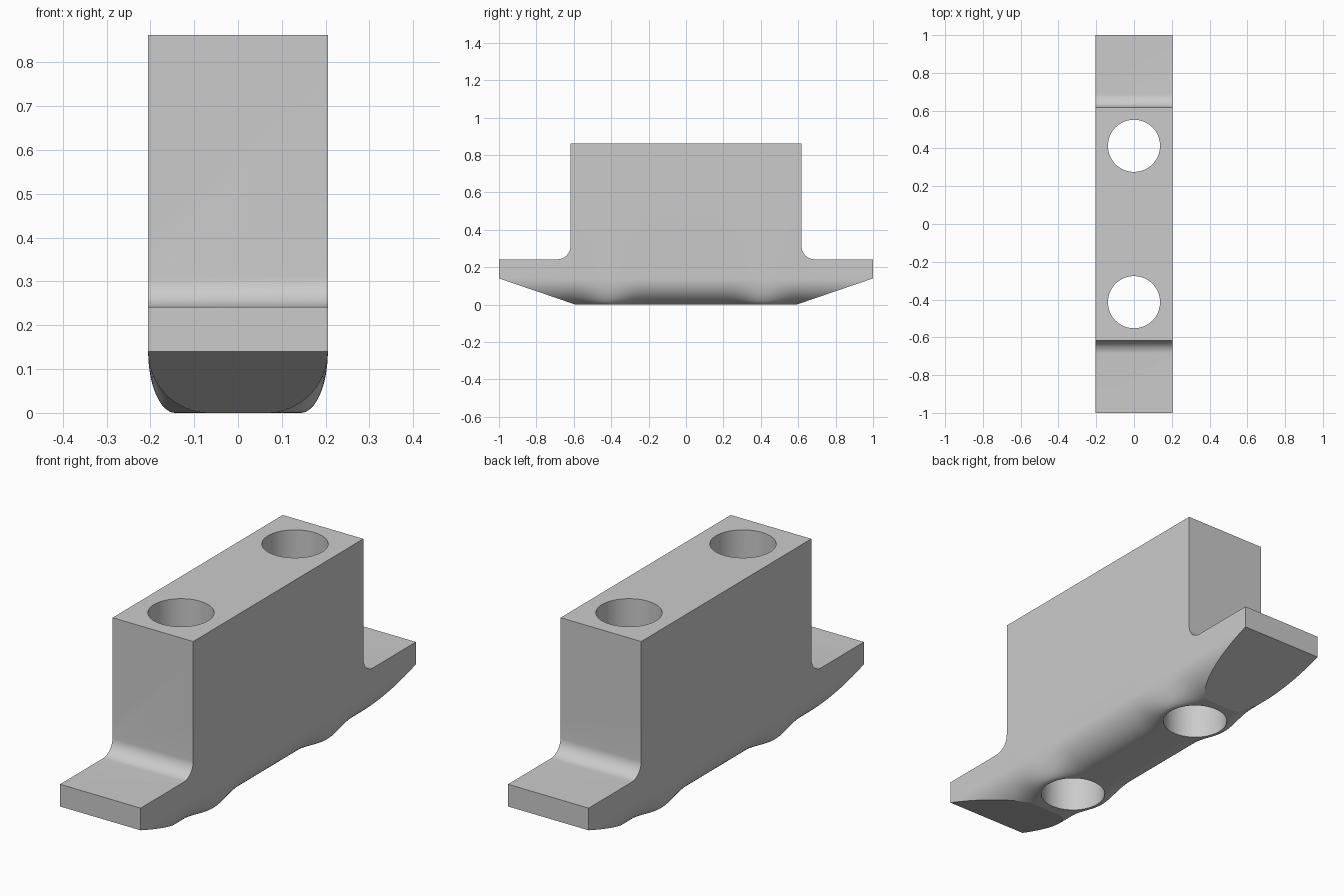
import bpy, bmesh, math

if "Cube" in bpy.data.objects:
    bpy.data.objects.remove(bpy.data.objects["Cube"])

HALF_W = 0.205      # half width of the block
EDGE_H = 0.14       # height of the rounded lower edge
HOLE_Y, HOLE_R = 0.414, 0.138
ARC = 16


def make_object(name, bm):
    bmesh.ops.recalc_face_normals(bm, faces=bm.faces)
    mesh = bpy.data.meshes.new(name)
    bm.to_mesh(mesh)
    bm.free()
    ob = bpy.data.objects.new(name, mesh)
    bpy.context.collection.objects.link(ob)
    return ob


def loft(name, rings):
    bm = bmesh.new()
    rows = [[bm.verts.new(p) for p in ring] for ring in rings]
    n = len(rows[0])
    for a, b in zip(rows, rows[1:]):
        for i in range(n):
            j = (i + 1) % n
            bm.faces.new((a[i], a[j], b[j], b[i]))
    bm.faces.new(rows[0])
    bm.faces.new(rows[-1])
    bmesh.ops.triangulate(bm, faces=bm.faces)
    return make_object(name, bm)


def flat_half_width(y):
    # the flat underside widens around each bolt hole
    d = abs(abs(y) - HOLE_Y)
    bulge = math.cos(math.pi * d / 0.4) ** 2 if d < 0.2 else 0
    return 0.065 + 0.078 * bulge


def section(y):
    w = flat_half_width(y)
    half = [(w + (HALF_W - w) * math.sin(t), EDGE_H * (1 - math.cos(t)))
            for t in (math.pi / 2 * i / ARC for i in range(ARC + 1))]
    half.append((HALF_W, 1.0))
    return [(x, y, z) for x, z in half] + [(-x, y, z) for x, z in reversed(half)]


# Block with rounded lower edges
stations = [-1.1] + [-0.65 + 0.02 * i for i in range(66)] + [1.1]
body = loft("clamp_block", [section(y) for y in stations])

# Side outline: sloped underside, end flanges, concave fillets, raised centre
half = [(0.444, -0.05), (1.0, 0.14), (1.0, 0.242)]
for i in range(11):
    t = math.pi / 2 * i / 10
    half.append((0.688 - 0.07 * math.sin(t), 0.312 - 0.07 * math.cos(t)))
half.append((0.618, 0.862))
outline = half + [(-y, z) for y, z in reversed(half)]
profile = loft("side_outline_cutter", [[(x, y, z) for y, z in outline] for x in (-0.3, 0.3)])

# Bolt holes
cutters = [(profile, 'INTERSECT')]
for s in (-1, 1):
    rings = [[(HOLE_R * math.cos(math.tau * i / 64), s * HOLE_Y + HOLE_R * math.sin(math.tau * i / 64), z)
              for i in range(64)] for z in (-0.2, 1.2)]
    cutters.append((loft("bolt_hole_cutter", rings), 'DIFFERENCE'))

bpy.context.view_layer.objects.active = body
body.select_set(True)
for cutter, op in cutters:
    mod = body.modifiers.new("cut", 'BOOLEAN')
    mod.object, mod.operation, mod.solver = cutter, op, 'EXACT'
    bpy.ops.object.modifier_apply(modifier=mod.name)
    bpy.data.objects.remove(cutter)

# Plain grey finish
mat = bpy.data.materials.new("light_grey")
mat.diffuse_color = (0.6, 0.6, 0.6, 1)
mat.use_nodes = True
mat.node_tree.nodes["Principled BSDF"].inputs["Base Color"].default_value = mat.diffuse_color
body.data.materials.clear()
body.data.materials.append(mat)
for p in body.data.polygons:
    p.material_index = 0
bpy.ops.object.shade_smooth_by_angle(angle=math.radians(16))
